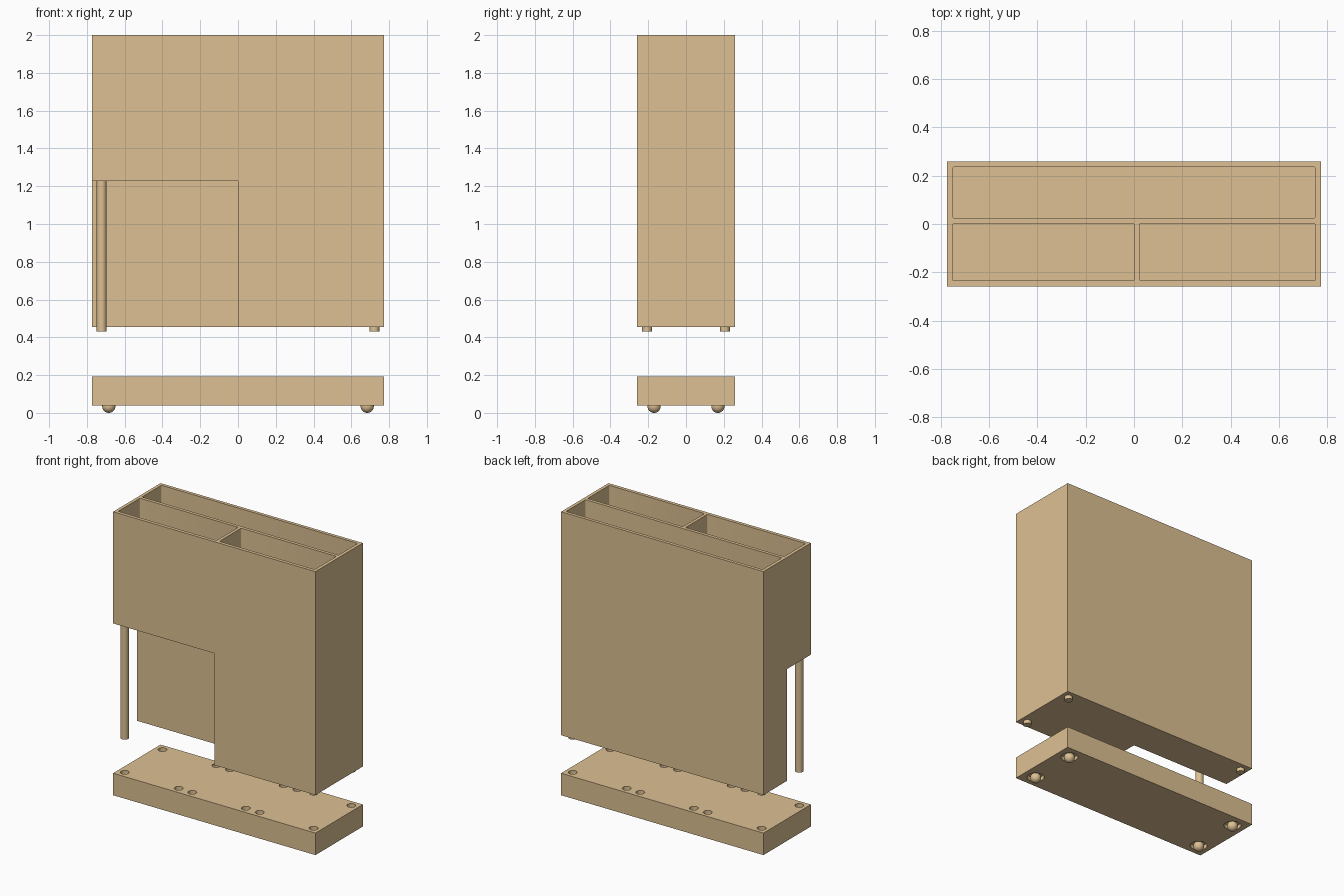
import bpy, bmesh, math
from mathutils import Matrix, Vector

if "Cube" in bpy.data.objects:
    bpy.data.objects.remove(bpy.data.objects["Cube"])

W, D = 0.774, 0.259          # half width and half depth
wood = bpy.data.materials.new("light_wood")
wood.diffuse_color = (0.72, 0.53, 0.29, 1)
wood.use_nodes = True
wood.node_tree.nodes["Principled BSDF"].inputs["Base Color"].default_value = wood.diffuse_color


def add_box(bm, lo, hi, round_r=0):
    lo, hi = Vector(lo), Vector(hi)
    mat = Matrix.Translation((lo + hi) / 2) @ Matrix.Diagonal((*(hi - lo), 1))
    verts = bmesh.ops.create_cube(bm, size=1, matrix=mat)["verts"]
    if round_r:
        edges = {e for v in verts for e in v.link_edges
                 if abs(e.verts[0].co.z - e.verts[1].co.z) > 0.01}
        bmesh.ops.bevel(bm, geom=list(edges), offset=round_r, segments=3,
                        profile=0.5, affect='EDGES')


def add_cylinder(bm, x, y, z0, z1, r):
    bmesh.ops.create_cone(bm, cap_ends=True, segments=32, radius1=r, radius2=r,
                          depth=z1 - z0, matrix=Matrix.Translation((x, y, (z0 + z1) / 2)))


def make(name, bm):
    mesh = bpy.data.meshes.new(name)
    bm.to_mesh(mesh)
    bm.free()
    obj = bpy.data.objects.new(name, mesh)
    mesh.materials.append(wood)
    bpy.context.collection.objects.link(obj)
    return obj


def activate(obj):
    bpy.ops.object.select_all(action='DESELECT')
    obj.select_set(True)
    bpy.context.view_layer.objects.active = obj


def smooth(obj):
    activate(obj)
    bpy.ops.object.shade_smooth_by_angle(angle=math.radians(35))


def cut(obj, bm):
    cutter = make("cutter", bm)
    mod = obj.modifiers.new("cut", 'BOOLEAN')
    mod.operation, mod.solver, mod.object = 'DIFFERENCE', 'EXACT', cutter
    activate(obj)
    bpy.ops.object.modifier_apply(modifier=mod.name)
    bpy.data.objects.remove(cutter, do_unlink=True)


# upper box with three open compartments and a front left notch
bm = bmesh.new()
add_box(bm, (-W, -D, 0.455), (W, D, 2))
body = make("compartment_box", bm)
bm = bmesh.new()
add_box(bm, (-0.751, 0.025, 0.478), (0.751, 0.236, 2.1), 0.006)
add_box(bm, (-0.751, -0.235, 1.251), (0.001, 0.002, 2.1), 0.006)
add_box(bm, (0.023, -0.235, 0.478), (0.751, 0.002, 2.1), 0.006)
add_box(bm, (-1, -0.5, 0.3), (0.001, 0.002, 1.228))
cut(body, bm)
smooth(body)

# corner post in the notch and pegs under the other corners
PX, PY = 0.722, 0.206
for name, sx, sy, top in (("corner_post", -1, -1, 1.235), ("front_right_peg", 1, -1, 0.46),
                          ("back_left_peg", -1, 1, 0.46), ("back_right_peg", 1, 1, 0.46)):
    bm = bmesh.new()
    add_cylinder(bm, sx * PX, sy * PY, 0.43, top, 0.026)
    smooth(make(name, bm))

# base slab with peg holes on top and ball recesses underneath
bm = bmesh.new()
add_box(bm, (-W, -D, 0.04), (W, D, 0.192))
base = make("base", bm)
FX, FY = 0.684, 0.169
bm = bmesh.new()
for sx in (-1, 1):
    for sy in (-1, 1):
        for x in (PX, 0.31, 0.205):
            add_cylinder(bm, sx * x, sy * PY, 0.162, 0.25, 0.028)
        add_cylinder(bm, sx * FX, sy * FY, 0.0, 0.068, 0.055)
cut(base, bm)
smooth(base)

# ball feet
for sx, side in ((-1, "left"), (1, "right")):
    for sy, end in ((-1, "front"), (1, "back")):
        bm = bmesh.new()
        bmesh.ops.create_uvsphere(bm, u_segments=32, v_segments=16, radius=0.035,
                                  matrix=Matrix.Translation((sx * FX, sy * FY, 0.035)))
        smooth(make(f"{end}_{side}_ball_foot", bm))
